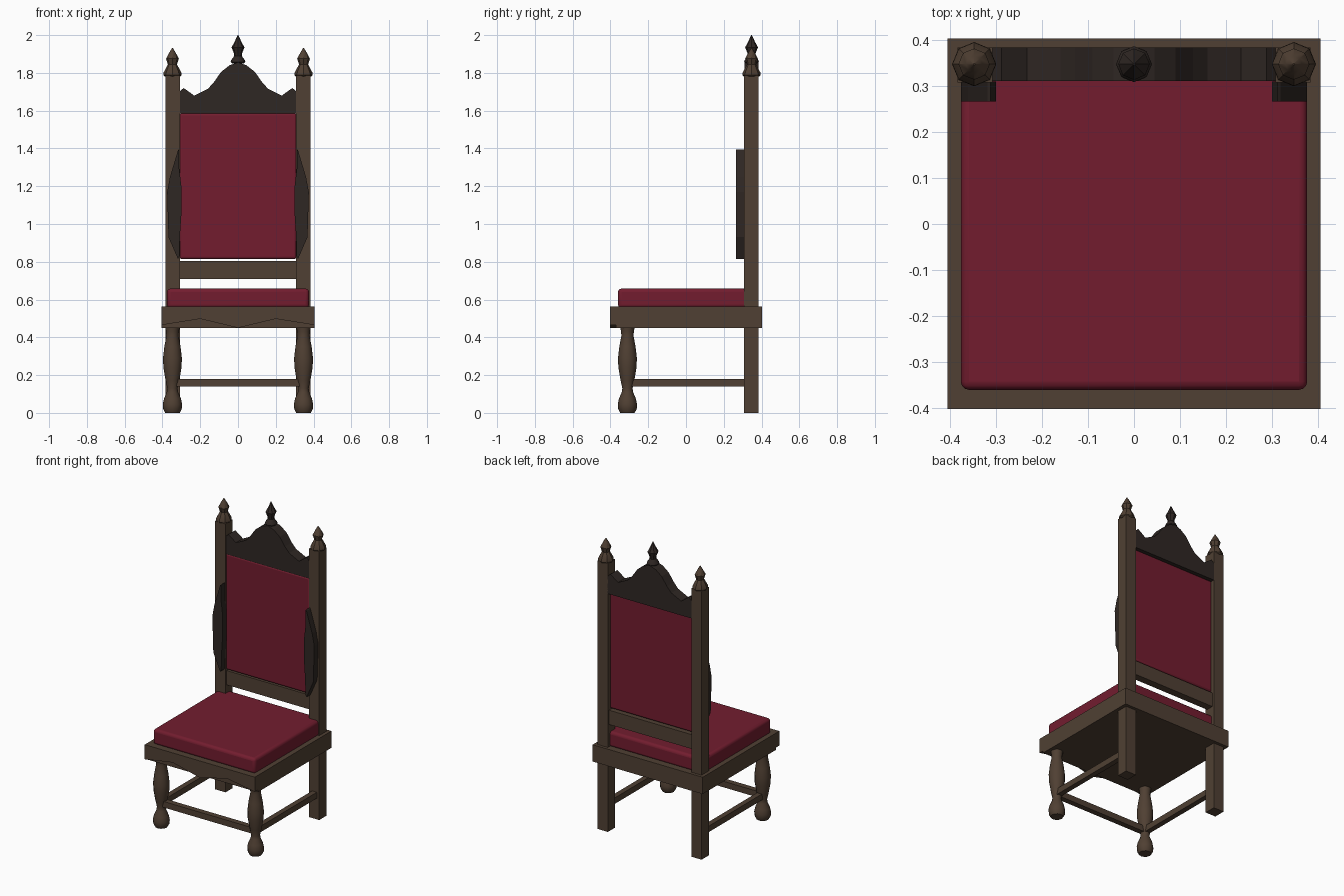
import bpy, bmesh, math

if "Cube" in bpy.data.objects:
    bpy.data.objects.remove(bpy.data.objects["Cube"])


def material(name, rgb):
    m = bpy.data.materials.new(name)
    m.diffuse_color = (*rgb, 1)
    m.use_nodes = True
    m.node_tree.nodes["Principled BSDF"].inputs["Base Color"].default_value = m.diffuse_color
    return m


WOOD = material("walnut", (0.08, 0.051, 0.033))
DARK = material("dark_carving", (0.028, 0.02, 0.017))
CLOTH = material("red_cloth", (0.17, 0.012, 0.028))


def finish(name, bm, mat):
    bmesh.ops.recalc_face_normals(bm, faces=bm.faces)
    mesh = bpy.data.meshes.new(name)
    bm.to_mesh(mesh)
    bm.free()
    mesh.materials.append(mat)
    ob = bpy.data.objects.new(name, mesh)
    bpy.context.collection.objects.link(ob)
    return ob


def smooth(ob, degrees):
    bpy.ops.object.select_all(action='DESELECT')
    ob.select_set(True)
    bpy.context.view_layer.objects.active = ob
    bpy.ops.object.shade_smooth_by_angle(angle=math.radians(degrees))


def box(name, lo, hi, mat, bevel=0):
    bm = bmesh.new()
    bmesh.ops.create_cube(bm, size=1)
    for v in bm.verts:
        v.co = [(a + b) / 2 + c * (b - a) for a, b, c in zip(lo, hi, v.co)]
    ob = finish(name, bm, mat)
    if bevel:
        mod = ob.modifiers.new("round", 'BEVEL')
        mod.width = bevel
        mod.segments = 3
        smooth(ob, 40)
    return ob


def board(name, outline, y0, y1, mat):
    # flat xz outline given thickness along y
    bm = bmesh.new()
    face = bm.faces.new([bm.verts.new((x, y0, z)) for x, z in outline])
    out = bmesh.ops.extrude_face_region(bm, geom=[face])
    for v in out["geom"]:
        if isinstance(v, bmesh.types.BMVert):
            v.co.y = y1
    return finish(name, bm, mat)


def lathe(name, profile, x, y, z, sides, mat):
    # profile of (radius, height) turned about a vertical axis
    bm = bmesh.new()
    rings = []
    for r, h in profile:
        rings.append([bm.verts.new((x + r * math.cos(2 * math.pi * i / sides),
                                    y + r * math.sin(2 * math.pi * i / sides), z + h))
                      for i in range(sides)])
    for a, b in zip(rings, rings[1:]):
        for i in range(sides):
            j = (i + 1) % sides
            bm.faces.new((a[i], a[j], b[j], b[i]))
    bm.faces.new(rings[0])
    bm.faces.new(rings[-1])
    ob = finish(name, bm, mat)
    smooth(ob, 40)
    return ob


LEG = [(0.038, 0), (0.049, 0.02), (0.051, 0.045), (0.045, 0.075), (0.03, 0.11),
       (0.027, 0.13), (0.036, 0.17), (0.048, 0.24), (0.05, 0.29), (0.043, 0.35),
       (0.032, 0.41), (0.034, 0.43), (0.038, 0.455)]
POST_FINIAL = [(0.04, 0), (0.048, 0.008), (0.047, 0.022), (0.032, 0.05), (0.024, 0.065),
               (0.034, 0.095), (0.018, 0.125), (0.002, 0.152)]
TOP_FINIAL = [(0.03, 0), (0.039, 0.008), (0.037, 0.016), (0.02, 0.04),
              (0.022, 0.055), (0.034, 0.085), (0.018, 0.115), (0.002, 0.15)]
WING = [(0.312, 1.395), (0.318, 1.39), (0.36, 1.25), (0.375, 1.17), (0.368, 0.93),
        (0.318, 0.815), (0.31, 0.83), (0.308, 0.93), (0.3, 1.05), (0.3, 1.2), (0.312, 1.3)]

# paired parts: posts, finials, turned legs, side stretchers, wings
for side, s in (("left", -1), ("right", 1)):
    xs = sorted((s * 0.307, s * 0.383))
    box(f"back_post_{side}", (xs[0], 0.307, 0), (xs[1], 0.383, 1.785), WOOD)
    lathe(f"post_finial_{side}", POST_FINIAL, s * 0.347, 0.347, 1.78, 8, WOOD)
    lathe(f"front_leg_{side}", LEG, s * 0.347, -0.31, 0, 12, WOOD)
    xs = sorted((s * 0.33, s * 0.365))
    box(f"side_stretcher_{side}", (xs[0], -0.31, 0.14), (xs[1], 0.32, 0.18), WOOD)
    board(f"back_wing_{side}", [(s * x, z) for x, z in WING], 0.266, 0.309, DARK)

box("front_stretcher", (-0.345, -0.33, 0.14), (0.345, -0.293, 0.18), WOOD)

# seat frame with a scalloped front apron
box("seat_frame", (-0.405, -0.37, 0.45), (0.405, 0.403, 0.562), WOOD)
board("front_apron", [(-0.405, 0.562), (-0.405, 0.465), (-0.2, 0.498), (0, 0.45),
                      (0.2, 0.498), (0.405, 0.465), (0.405, 0.562)], -0.402, -0.37, WOOD)
box("seat_cushion", (-0.376, -0.36, 0.555), (0.376, 0.36, 0.658), CLOTH, 0.018)

# back rest
box("back_rail", (-0.31, 0.32, 0.71), (0.31, 0.37, 0.805), WOOD)
box("back_panel", (-0.31, 0.312, 0.815), (0.31, 0.362, 1.587), CLOTH, 0.012)
half = [(0.31, 1.70), (0.288, 1.72), (0.232, 1.68), (0.16, 1.715), (0.128, 1.75),
        (0.09, 1.805), (0.045, 1.84)]
crest = [(-0.31, 1.585)] + [(-x, z) for x, z in half] + [(0, 1.855)] \
    + half[::-1] + [(0.31, 1.585)]
board("crest", crest, 0.31, 0.383, DARK)
lathe("crest_finial", TOP_FINIAL, 0, 0.347, 1.85, 8, DARK)
